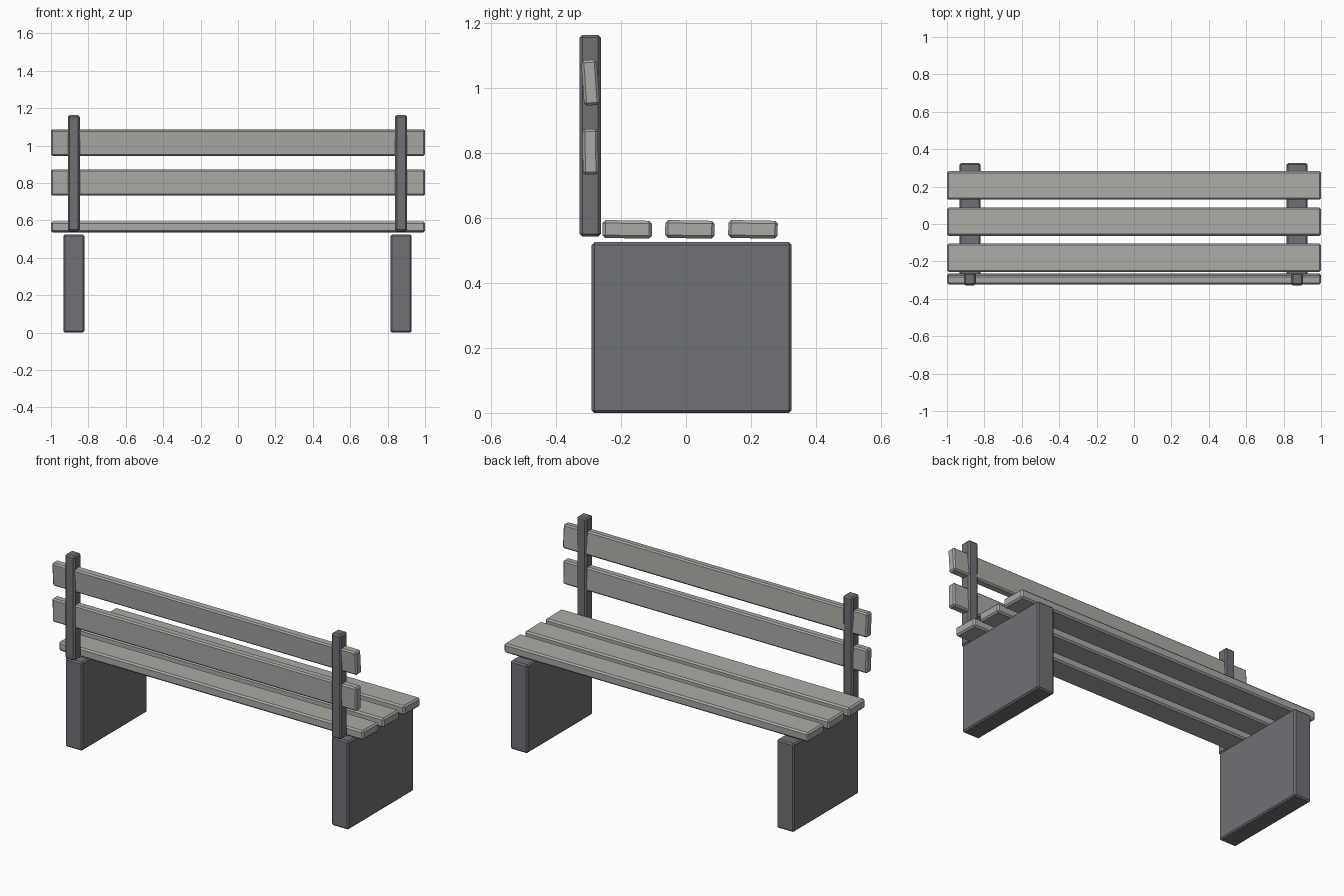
import bpy, bmesh
from math import radians
from mathutils import Matrix

if "Cube" in bpy.data.objects:
    bpy.data.objects.remove(bpy.data.objects["Cube"])


def material(name, color):
    m = bpy.data.materials.new(name)
    m.diffuse_color = color
    m.use_nodes = True
    m.node_tree.nodes["Principled BSDF"].inputs["Base Color"].default_value = m.diffuse_color
    return m


wood = material("weathered_wood", (0.40, 0.40, 0.38, 1))
stone = material("dark_grey", (0.16, 0.165, 0.18, 1))


def block(name, x, y, z, mat, chamfer, tilt=0):
    """Chamfered box spanning the given (min, max) ranges."""
    spans = (x, y, z)
    bm = bmesh.new()
    bmesh.ops.create_cube(bm, size=1)
    bmesh.ops.scale(bm, vec=[b - a for a, b in spans], verts=bm.verts)
    bmesh.ops.bevel(bm, geom=bm.edges[:], offset=chamfer, segments=1,
                    affect='EDGES')
    bmesh.ops.rotate(bm, cent=(0, 0, 0), verts=bm.verts,
                     matrix=Matrix.Rotation(radians(tilt), 3, 'X'))
    mesh = bpy.data.meshes.new(name)
    bm.to_mesh(mesh)
    bm.free()
    mesh.materials.append(mat)
    obj = bpy.data.objects.new(name, mesh)
    obj.location = [(a + b) / 2 for a, b in spans]
    bpy.context.collection.objects.link(obj)
    return obj


# Slab legs and the upright posts above them
for side, cx in (("left", -0.878), ("right", 0.872)):
    block(side + "_leg", (cx - 0.056, cx + 0.056), (-0.29, 0.325),
          (0, 0.525), stone, 0.008)
    block(side + "_back_post", (cx - 0.032, cx + 0.032), (-0.328, -0.262),
          (0.542, 1.163), stone, 0.009)

# Seat slats
for i, y in enumerate((-0.181, 0.012, 0.206)):
    block(f"seat_slat_{i + 1}", (-1, 1), (y - 0.076, y + 0.076),
          (0.537, 0.592), wood, 0.009, -1)

# Back slats, threaded through the posts with a slight lean
for name, z, tilt in (("lower_back_slat", 0.803, 1), ("upper_back_slat", 1.016, 4)):
    block(name, (-1, 1), (-0.318, -0.270), (z - 0.07, z + 0.07),
          wood, 0.008, tilt)
